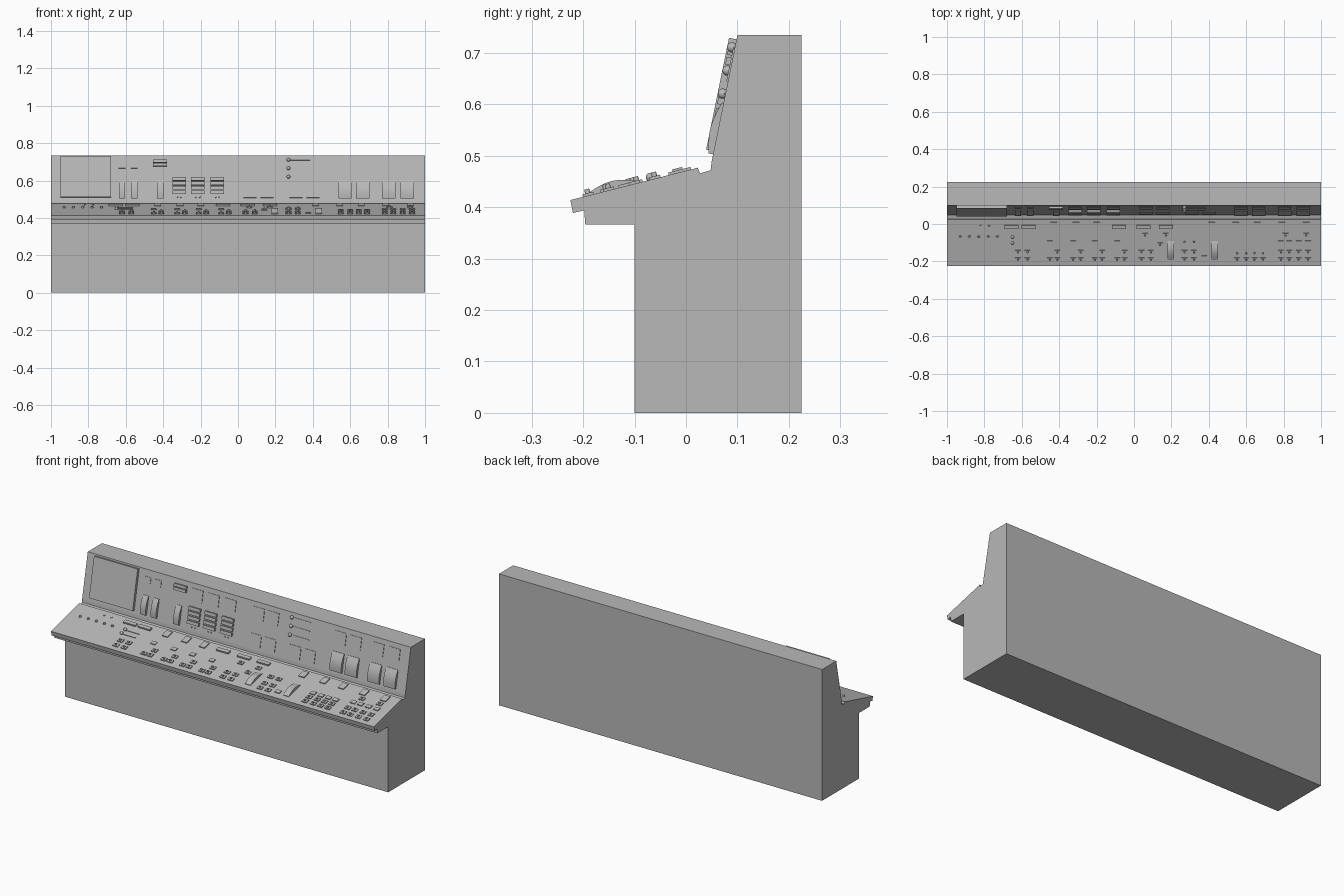
import bpy, bmesh, math
from mathutils import Matrix, Vector

cube = bpy.data.objects.get("Cube")
if cube:
    bpy.data.objects.remove(cube, do_unlink=True)

grey = bpy.data.materials.new("console grey")
grey.use_nodes = True
COLOUR = (0.48, 0.48, 0.48, 1)
grey.diffuse_color = COLOUR
grey.node_tree.nodes["Principled BSDF"].inputs["Base Color"].default_value = COLOUR


def finish(name, bm, smooth=False):
    bmesh.ops.recalc_face_normals(bm, faces=bm.faces)
    mesh = bpy.data.meshes.new(name)
    bm.to_mesh(mesh)
    bm.free()
    mesh.materials.append(grey)
    obj = bpy.data.objects.new(name, mesh)
    bpy.context.collection.objects.link(obj)
    if smooth:
        bpy.context.view_layer.objects.active = obj
        obj.select_set(True)
        bpy.ops.object.shade_smooth_by_angle(angle=math.radians(35))
        obj.select_set(False)


def frame(origin, up):
    """Local axes on a sloped panel: across, up the slope, outward."""
    x = Vector((1, 0, 0))
    up = up.normalized()
    m = Matrix((x, up, x.cross(up))).transposed().to_4x4()
    return Matrix.Translation(origin) @ m


def wall(x, z):
    return frame(Vector((x, 0.05 + (z - 0.49) * 0.204, z)), Vector((0, 0.204, 1)))


def desk(x, y):
    return frame(Vector((x, y, 0.414 + (y + 0.225) * 0.254)), Vector((0, 1, 0.254)))


def box(bm, place, w, h, d):
    m = place @ Matrix.Translation((0, 0, d / 2 - 0.001))
    bmesh.ops.create_cube(bm, size=1, matrix=m @ Matrix.Diagonal((w, h, d + 0.002, 1)))


def knob(bm, place, r, d):
    bmesh.ops.create_cone(bm, cap_ends=True, segments=12, radius1=r, radius2=r * 0.8,
                          depth=d, matrix=place @ Matrix.Translation((0, 0, d / 2)))


def ball(bm, place, r):
    bmesh.ops.create_uvsphere(bm, u_segments=14, v_segments=8, radius=r,
                              matrix=place @ Matrix.Translation((0, 0, r * 0.5)))


def prism(bm, place, outline, w):
    """Extrude an outline of (slope, outward) points across x."""
    ends = [[bm.verts.new(place @ Vector((s * w / 2, v, n))) for v, n in outline]
            for s in (-1, 1)]
    for end in ends:
        bm.faces.new(end)
    for i in range(len(outline)):
        j = (i + 1) % len(outline)
        bm.faces.new((ends[0][i], ends[0][j], ends[1][j], ends[1][i]))


def bulge(bm, place, w, h, low, high, rise):
    """Block with a curved outer face."""
    steps = 12
    arc = [((i / steps - 0.5) * h,
            low + (high - low) * i / steps + rise * math.sin(math.pi * i / steps))
           for i in range(steps + 1)]
    prism(bm, place, [(-h / 2, -0.002)] + arc + [(h / 2, -0.002)], w)


# Cabinet with overhanging sloped desk and leaning upright panel
bm = bmesh.new()
profile = [(-0.10, 0), (-0.10, 0.367), (-0.196, 0.367), (-0.198, 0.394), (-0.22, 0.389),
           (-0.225, 0.414), (0.023, 0.477), (0.027, 0.466), (0.048, 0.472),
           (0.05, 0.49), (0.10, 0.735), (0.225, 0.735), (0.225, 0)]
prism(bm, Matrix.Identity(4), profile, 2)
finish("console_body", bm)

# Large display on the upright panel
bm = bmesh.new()
box(bm, wall(-0.815, 0.618), 0.27, 0.222, 0.015)
finish("display_screen", bm)

# Curved meters
bm = bmesh.new()
for x, w in ((-0.62, 0.034), (-0.555, 0.034), (-0.415, 0.034), (0.572, 0.072),
             (0.666, 0.072), (0.805, 0.072), (0.905, 0.072)):
    bulge(bm, wall(x, 0.553), w, 0.102, 0.009, 0.003, 0.009)
finish("curved_meters", bm, True)

# Stacked readout bars
bm = bmesh.new()
for x in (-0.315, -0.215, -0.11):
    for row in range(4):
        box(bm, wall(x, 0.535 + row * 0.024), 0.072, 0.017, 0.012)
for row in range(2):
    box(bm, wall(-0.417, 0.683 + row * 0.019), 0.076, 0.015, 0.012)
finish("readout_bars", bm)

# Thin label plates on the upright panel
bm = bmesh.new()
for x in (-0.315, -0.215, -0.11, 0.065, 0.155, 0.572, 0.666, 0.805, 0.905):
    box(bm, wall(x, 0.677), 0.07, 0.066, 0.003)
for x in (0.065, 0.155, 0.31, 0.4):
    box(bm, wall(x, 0.54), 0.07, 0.066, 0.003)
for x in (-0.62, -0.555):
    box(bm, wall(x, 0.682), 0.036, 0.034, 0.003)
finish("panel_plates", bm)

# Small lamps under the readouts
bm = bmesh.new()
for x in (-0.325, -0.305, -0.225, -0.205, -0.12, -0.1):
    knob(bm, wall(x, 0.511), 0.004, 0.004)
finish("panel_lamps", bm, True)

# Round slider knobs with their rails
knobs, rails = bmesh.new(), bmesh.new()
for z in (0.71, 0.665, 0.62):
    ball(knobs, wall(0.27, z), 0.010)
    box(rails, wall(0.33, z), 0.11, 0.004, 0.003)
for y in (-0.068, -0.10):
    ball(knobs, desk(-0.65, y), 0.009)
    box(rails, desk(-0.605, y), 0.085, 0.005, 0.003)
finish("slider_knobs", knobs, True)
finish("slider_rails", rails)

# Row of push buttons on the desk
bm = bmesh.new()
for x in (-0.93, -0.88, -0.83, -0.78, -0.73):
    knob(bm, desk(x, -0.067), 0.007, 0.008)
for x in (-0.82, -0.775):
    knob(bm, desk(x, -0.01), 0.005, 0.004)
finish("push_buttons", bm, True)

# Long boxes near the back of the desk
bm = bmesh.new()
for x in (-0.655, -0.565, -0.08, 0.05, 0.17):
    box(bm, desk(x, -0.015), 0.075, 0.02, 0.009)
finish("desk_boxes", bm)

# Flat plates along the back of the desk
bm = bmesh.new()
for x in (-0.43, -0.31, -0.2, 0.415, 0.545, 0.66, 0.79, 0.92):
    box(bm, desk(x, -0.012), 0.035, 0.045, 0.005)
finish("desk_plates", bm)

# Two large rocker levers
bm = bmesh.new()
for x in (0.197, 0.432):
    bulge(bm, desk(x, -0.142), 0.035, 0.105, 0.003, 0.003, 0.013)
finish("rocker_levers", bm, True)

# Switches: a square plate each, most with a small lever
plates, levers = bmesh.new(), bmesh.new()


def switches(xs, ys, lever=True):
    for x in xs:
        for y in ys:
            box(plates, desk(x, y), 0.03, 0.022, 0.005)
            if lever:
                knob(levers, desk(x, y), 0.006, 0.013)


for x in (-0.43, -0.305, -0.19, -0.07):
    switches((x - 0.02, x + 0.02), (-0.19,))
    switches((x + 0.02,), (-0.15,))
    switches((x - 0.02,), (-0.10,), False)
switches((0.06, 0.17), (-0.06,))
switches((0.04, 0.09), (-0.15, -0.19))
switches((0.14,), (-0.11,))
switches((0.27, 0.32), (-0.095, -0.15, -0.19))
switches((0.375,), (-0.18,), False)
switches((0.55, 0.6, 0.645, 0.69), (-0.12,), False)
switches((0.55, 0.6, 0.645, 0.69), (-0.155, -0.19))
switches((0.81, 0.92), (-0.06,))
switches((0.785, 0.83, 0.88, 0.93), (-0.10,), False)
switches((0.785, 0.83, 0.88, 0.93), (-0.15, -0.19))
switches((-0.62, -0.57), (-0.15, -0.19))
finish("switch_plates", plates)
finish("switch_levers", levers, True)
